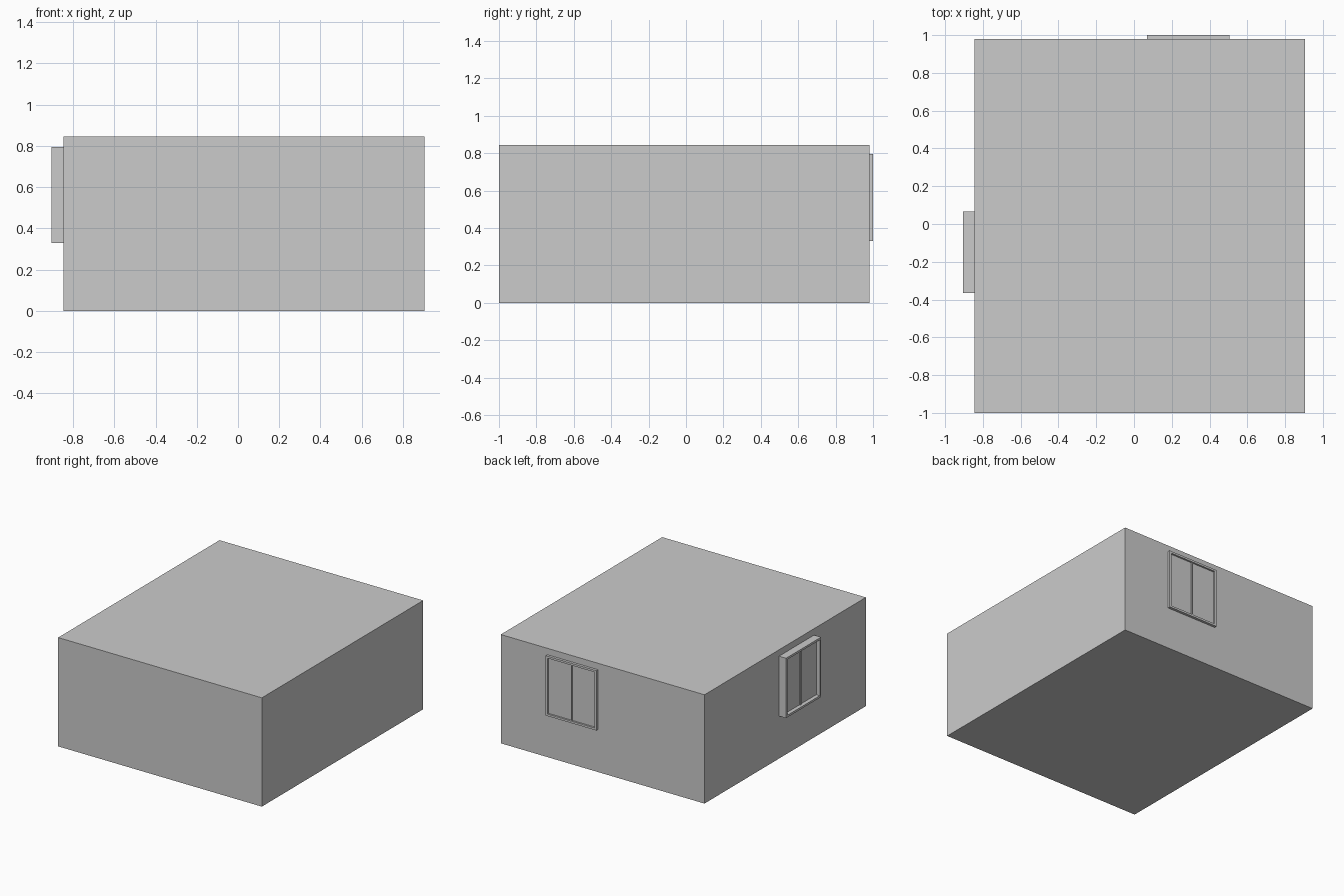
import bpy
from mathutils import Matrix, Vector

if "Cube" in bpy.data.objects:
    bpy.data.objects.remove(bpy.data.objects["Cube"])


def box(name, lo, hi, turn=Matrix()):
    """Axis-aligned box between two corners, then moved by a matrix."""
    lo, hi = Vector(lo), Vector(hi)
    bpy.ops.mesh.primitive_cube_add(size=1)
    ob = bpy.context.object
    ob.name = name
    size = hi - lo
    ob.data.transform(turn @ Matrix.Translation((lo + hi) / 2) @ Matrix.Diagonal((*size, 1)))
    return ob


def window(name, turn, w, h, depth, recess):
    """Two-pane window, built facing +y with its back on y = 0."""
    b, m = 0.016, 0.005
    x, inner = w / 2, w / 2 - b
    for side, s in (("left", -1), ("right", 1)):
        a, c = sorted((s * inner, s * x))
        box(f"{name}_{side}_jamb", (a, -0.01, 0), (c, depth, h), turn)
        a, c = sorted((s * m, s * inner))
        box(f"{name}_{side}_pane", (a, -0.01, b), (c, depth - recess, h - b), turn)
    box(f"{name}_sill", (-inner, -0.01, 0), (inner, depth, b), turn)
    box(f"{name}_head", (-inner, -0.01, h - b), (inner, depth, h), turn)
    box(f"{name}_mullion", (-m, -0.01, b), (m, depth - recess + 0.008, h - b), turn)


# Room shell
box("room_block", (-0.845, -1, 0), (0.905, 0.98, 0.845))

# Back wall window, nearly flush
window("back_window", Matrix.Translation((0.288, 0.98, 0.33)), 0.436, 0.465, 0.02, 0.014)

# Left wall window, standing proud of the wall
turn = Matrix.Translation((-0.845, -0.15, 0.33)) @ Matrix.Rotation(1.5707963, 4, 'Z')
window("left_window", turn, 0.43, 0.465, 0.06, 0.03)
